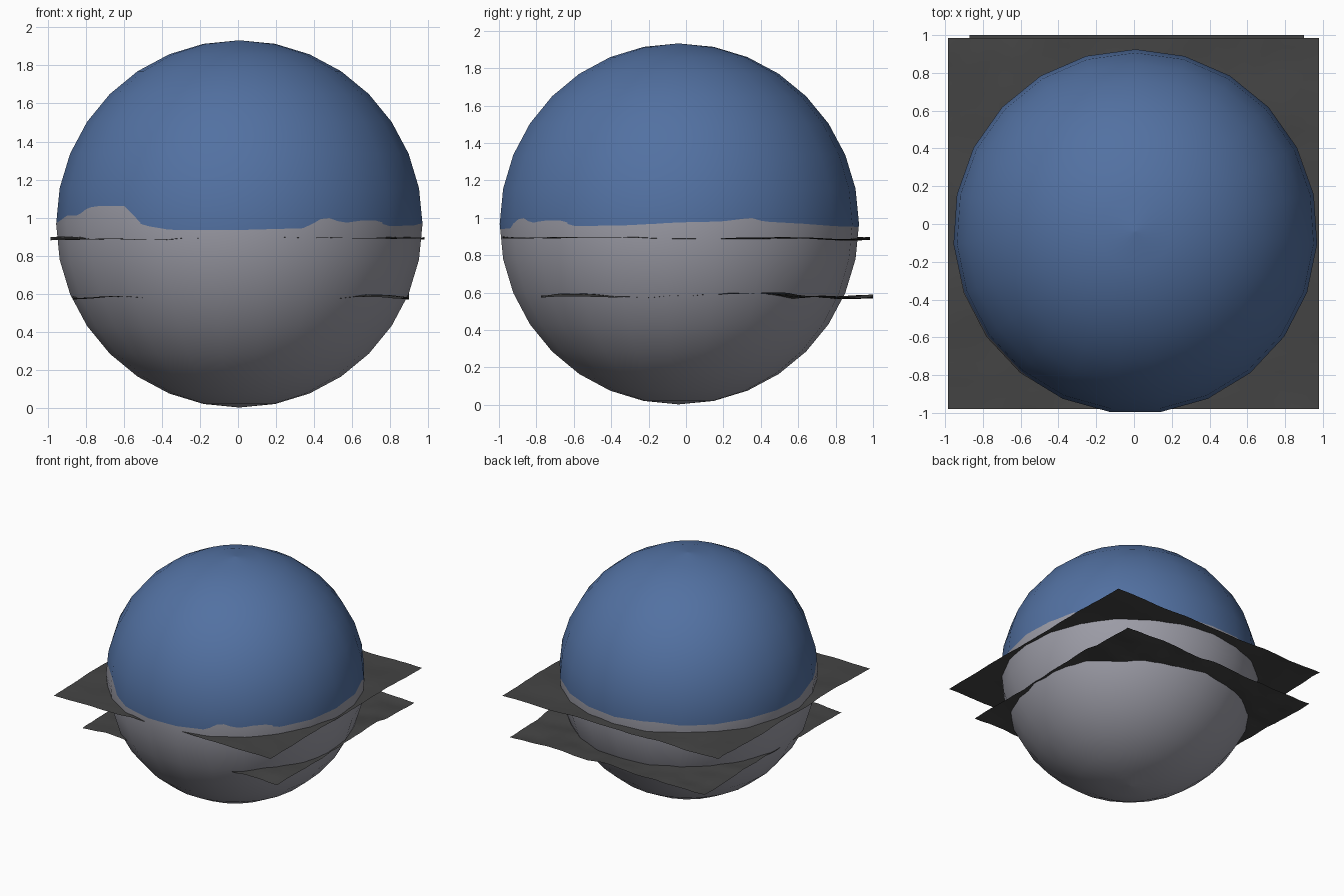
import bpy, math
from mathutils import Vector, noise

if "Cube" in bpy.data.objects:
    bpy.data.objects.remove(bpy.data.objects["Cube"])

def material(name, rgb):
    m = bpy.data.materials.new(name)
    m.diffuse_color = (*rgb, 1)
    m.use_nodes = True
    m.node_tree.nodes["Principled BSDF"].inputs["Base Color"].default_value = m.diffuse_color
    return m

BLUE = material("sky blue", (0.085, 0.165, 0.36))
GREY = material("pale grey", (0.33, 0.33, 0.38))
DARK = material("dark grey", (0.058, 0.058, 0.058))

C, R = Vector((0.007, -0.04, 0.967)), 0.965
SEGS, RINGS, SUB = 23, 16, 5

# shoreline height by azimuth (0 = +x, 270 = front)
SHORE = [(0, .975), (14, .98), (24, 1.0), (28, .98), (60, .955), (90, .95), (110, .97),
         (125, .955), (150, .965), (180, .965), (188, .98), (199, 1.01), (207, 1.01),
         (213, 1.05), (218, 1.06), (231, 1.06), (238, .96), (248, .935), (270, .935),
         (292, .945), (295, .99), (301, 1.0), (304, .97), (312, .985), (320, .985),
         (325, .955), (344, .96), (360, .975)]

def shore(deg):
    deg %= 360
    for (a, h), (b, k) in zip(SHORE, SHORE[1:]):
        if a <= deg <= b:
            return h + (k - h) * (deg - a) / (b - a)

def rim(col):
    """Unit-radius point on the 23-sided outline, first corner at the back."""
    i, f = divmod(col, SUB)
    a, b = [math.pi / 2 + math.tau * (i + k) / SEGS for k in (0, 1)]
    return Vector((math.cos(a), math.sin(a), 0)).lerp(Vector((math.cos(b), math.sin(b), 0)), f / SUB)

def ring_radius(z):
    """Radius of the faceted profile at height z above the centre."""
    t = math.acos(max(-1, min(1, z / R))) / math.pi * RINGS
    i = min(int(t), RINGS - 1)
    a, b = math.pi * i / RINGS, math.pi * (i + 1) / RINGS
    za, zb = R * math.cos(a), R * math.cos(b)
    f = (za - z) / (za - zb)
    return R * (math.sin(a) * (1 - f) + math.sin(b) * f)

# globe: faceted ball, split along the shoreline
cols = SEGS * SUB
verts, rows = [], RINGS + 2
for c in range(cols):
    d = rim(c)
    s = shore(math.degrees(math.atan2(d.y, d.x))) - C.z
    zs = [R * math.cos(math.pi * i / RINGS) for i in range(RINGS + 1)]
    zs[RINGS // 2:RINGS // 2 + 1] = [max(0, s), min(0, s)]
    for z in zs:
        verts.append(C + d * ring_radius(z) + Vector((0, 0, z)))
faces, mats = [], []
for c in range(cols):
    n = (c + 1) % cols
    for r in range(rows - 1):
        faces.append((c * rows + r, c * rows + r + 1, n * rows + r + 1, n * rows + r))
        mid = rim(c) + rim(c + 1)
        above = shore(math.degrees(math.atan2(mid.y, mid.x))) > C.z
        mats.append(1 if r > RINGS // 2 or (r == RINGS // 2 and above) else 0)
me = bpy.data.meshes.new("globe")
me.from_pydata(verts, [], faces)
me.materials.append(BLUE)
me.materials.append(GREY)
for p, m in zip(me.polygons, mats):
    p.material_index = m
    p.use_smooth = True
me.update()
me.normals_split_custom_set_from_vertices([(v.co - C).normalized() for v in me.vertices])
bpy.context.collection.objects.link(bpy.data.objects.new("globe", me))

# two rippled square sheets through the globe
def sheet(name, x0, x1, y0, y1, z, amp, seed):
    n = 40
    pts = []
    for j in range(n + 1):
        for i in range(n + 1):
            x, y = x0 + (x1 - x0) * i / n, y0 + (y1 - y0) * j / n
            h = noise.noise((x * 3, y * 3, seed)) + 0.4 * noise.noise((x * 8, y * 8, seed + 5))
            pts.append((x, y, z + amp * h))
    quads = [(j * (n + 1) + i, j * (n + 1) + i + 1, (j + 1) * (n + 1) + i + 1, (j + 1) * (n + 1) + i)
             for j in range(n) for i in range(n)]
    m = bpy.data.meshes.new(name)
    m.from_pydata(pts, [], quads)
    m.materials.append(DARK)
    for p in m.polygons:
        p.use_smooth = True
    bpy.context.collection.objects.link(bpy.data.objects.new(name, m))

sheet("upper_sheet", -0.985, 0.98, -0.98, 0.985, 0.89, 0.014, 1.3)
sheet("lower_sheet", -0.87, 0.90, -0.775, 1.0, 0.58, 0.024, 7.7)
